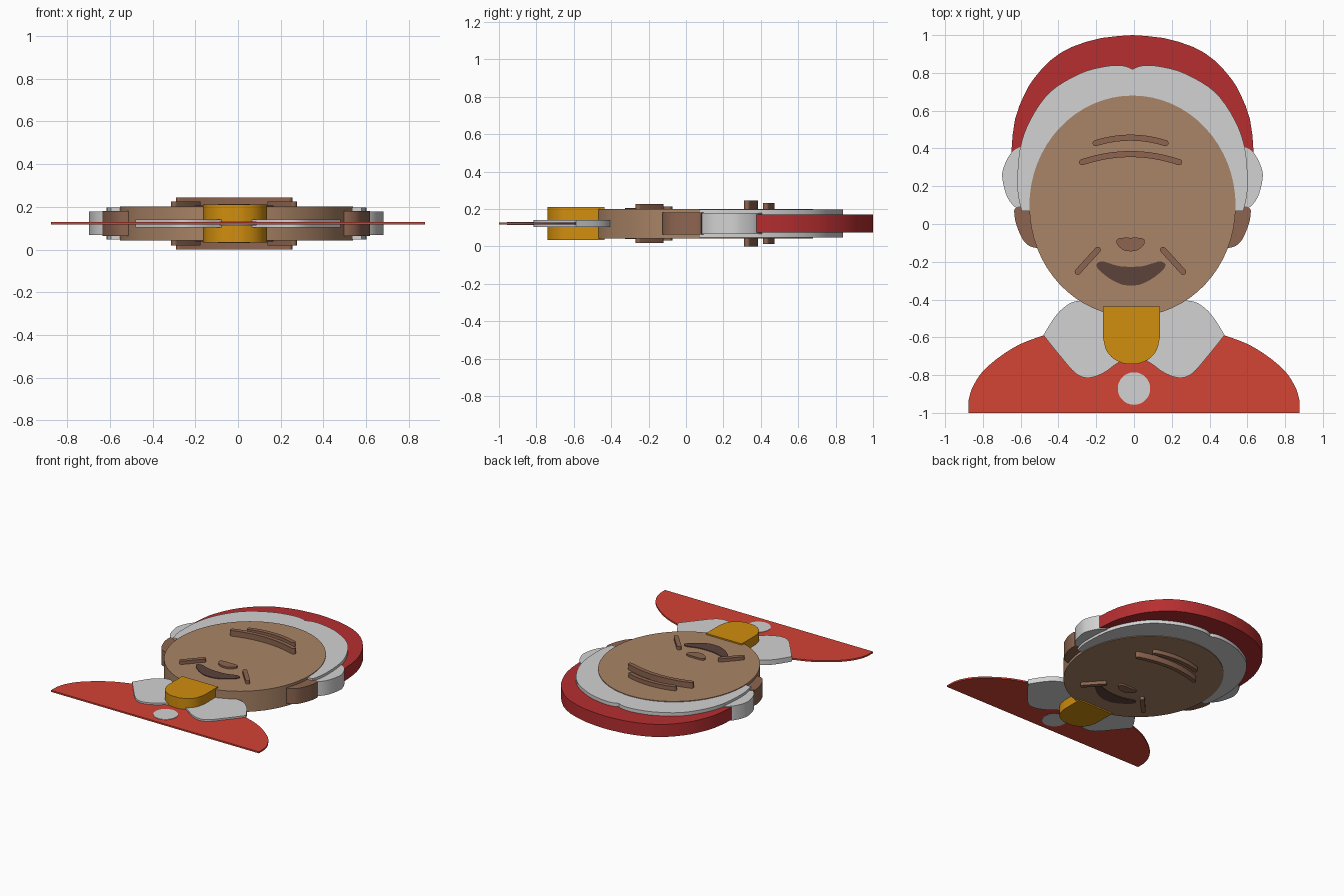
import bpy
import bmesh
from math import sin, cos, pi
from mathutils import Vector

cube = bpy.data.objects.get("Cube")
if cube:
    bpy.data.objects.remove(cube)

MID = 0.122   # height of the symmetry plane of all layers
AXIS = -0.008  # x of the head's symmetry line


def material(name, rgb):
    linear = [((c / 255 + 0.055) / 1.055) ** 2.4 for c in rgb] + [1]
    mat = bpy.data.materials.new(name)
    mat.use_nodes = True
    mat.diffuse_color = linear
    mat.node_tree.nodes["Principled BSDF"].inputs["Base Color"].default_value = linear
    return mat


skin = material("skin", (170, 132, 102))
dark_skin = material("dark skin", (141, 101, 80))
mouth_brown = material("mouth brown", (93, 66, 59))
white = material("white", (210, 210, 210))
hat_red = material("hat red", (182, 46, 48))
shirt_red = material("shirt red", (211, 67, 53))
gold = material("gold", (209, 142, 14))


def smooth(points, steps=4):
    """Catmull-Rom curve through an open run of points."""
    pts = [Vector(p) for p in points]
    pts = [pts[0]] + pts + [pts[-1]]
    out = []
    for a, b, c, d in zip(pts, pts[1:], pts[2:], pts[3:]):
        for i in range(steps):
            t = i / steps
            out.append(0.5 * (2 * b + (c - a) * t + (2 * a - 5 * b + 4 * c - d) * t * t
                              + (3 * b - a - 3 * c + d) * t ** 3))
    return out + [pts[-1]]


def flip(points, axis=AXIS):
    return [Vector((2 * axis - p[0], p[1])) for p in reversed(points)]


def mirrored(points, axis=AXIS):
    """Close a left-hand run of points with its mirror image."""
    return list(points) + flip(points, axis)


def ellipse(cx, cy, rx, ry, n=64):
    return [(cx + rx * cos(2 * pi * i / n), cy + ry * sin(2 * pi * i / n)) for i in range(n)]


def stroke(points, r):
    """Outline of a round-ended line along the points."""
    pts = [Vector(p) for p in points]
    left, right = [], []
    for i, p in enumerate(pts):
        t = (pts[min(i + 1, len(pts) - 1)] - pts[max(i - 1, 0)]).normalized()
        n = Vector((-t.y, t.x)) * r
        left.append(p + n)
        right.append(p - n)

    def cap(p, side, forward):
        return [p + side * cos(pi * k / 8) + forward * sin(pi * k / 8) for k in range(1, 8)]

    end, start = left[-1] - pts[-1], right[0] - pts[0]
    return (left + cap(pts[-1], end, Vector((end.y, -end.x))) + right[::-1]
            + cap(pts[0], start, Vector((start.y, -start.x))))


def slab(name, outline, half, mat):
    """Extrude an outline equally above and below the middle plane."""
    bm = bmesh.new()
    verts = []
    for p in outline:
        if not verts or (Vector(p) - verts[-1].co.xy).length > 1e-4:
            verts.append(bm.verts.new((p[0], p[1], MID - half)))
    face = bm.faces.new(verts)
    res = bmesh.ops.extrude_face_region(bm, geom=[face])
    top = [v for v in res["geom"] if isinstance(v, bmesh.types.BMVert)]
    bmesh.ops.translate(bm, verts=top, vec=(0, 0, 2 * half))
    bmesh.ops.recalc_face_normals(bm, faces=bm.faces)
    bmesh.ops.triangulate(bm, faces=[f for f in bm.faces if len(f.verts) > 4])
    mesh = bpy.data.meshes.new(name)
    bm.to_mesh(mesh)
    bm.free()
    mesh.materials.append(mat)
    obj = bpy.data.objects.new(name, mesh)
    bpy.context.collection.objects.link(obj)
    bpy.ops.object.select_all(action="DESELECT")
    obj.select_set(True)
    bpy.context.view_layer.objects.active = obj
    bpy.ops.object.shade_smooth_by_angle()
    return obj


# Head
slab("face", ellipse(AXIS, 0.095, 0.546, 0.585), 0.079, skin)
ear = smooth([(-0.5, 0.1), (-0.62, 0.09), (-0.632, 0.04), (-0.615, -0.025),
              (-0.58, -0.095), (-0.53, -0.125), (-0.48, -0.12)])
tuft = smooth([(-0.56, 0.41), (-0.61, 0.405), (-0.655, 0.37), (-0.69, 0.3), (-0.697, 0.24),
               (-0.67, 0.14), (-0.617, 0.08), (-0.56, 0.07)])
for side, change in (("right", list), ("left", flip)):
    slab(side + "_ear", change(ear), 0.059, dark_skin)
    slab(side + "_hair_tuft", change(tuft), 0.055, white)

# Hair band and hat
slab("hair", mirrored(smooth([(-0.595, 0.07), (-0.617, 0.185), (-0.605, 0.39), (-0.55, 0.55),
                              (-0.443, 0.7), (-0.285, 0.797), (-0.153, 0.834),
                              (-0.06, 0.838), (AXIS, 0.82)])), 0.074, white)
slab("hat", mirrored(smooth([(-0.645, 0.2), (-0.649, 0.38), (-0.63, 0.554), (-0.58, 0.686),
                             (-0.53, 0.77), (-0.44, 0.868), (-0.33, 0.937),
                             (-0.17, 0.985), (AXIS, 1)], 2)), 0.048, hat_red)

# Forehead wrinkles
for name, reach, low, high, half in (("upper_wrinkle", 0.185, 0.428, 0.457, 0.11),
                                     ("lower_wrinkle", 0.257, 0.327, 0.37, 0.122)):
    arc = [(-0.018 + reach * k / 8, high - (high - low) * (k / 8) ** 2) for k in range(-8, 9)]
    slab(name, stroke(arc, 0.016), half, dark_skin)

# Cheek lines, nose and mouth
cheek = stroke([(-0.298, -0.253), (-0.192, -0.137)], 0.016)
slab("right_cheek_line", cheek, 0.104, dark_skin)
slab("left_cheek_line", flip(cheek, -0.019), 0.104, dark_skin)
slab("nose", mirrored(smooth([(-0.018, -0.145), (-0.055, -0.138), (-0.088, -0.11),
                              (-0.09, -0.082), (-0.06, -0.073), (-0.018, -0.073)]), -0.018),
     0.092, dark_skin)
slab("mouth", mirrored(smooth([(-0.016, -0.326), (-0.065, -0.32), (-0.127, -0.29),
                               (-0.185, -0.243), (-0.198, -0.212), (-0.17, -0.198),
                               (-0.137, -0.206), (-0.08, -0.223), (-0.016, -0.227)]), -0.016),
     0.084, mouth_brown)

# Beard
slab("beard", mirrored([(-0.164, -0.437)] + smooth([(-0.164, -0.6), (-0.148, -0.665),
                        (-0.11, -0.712), (-0.055, -0.738), (-0.013, -0.74)]), -0.0135),
     0.089, gold)

# Shirt, collar and button
slab("shirt", mirrored([(-0.877, -1)] + smooth([(-0.875, -0.93), (-0.855, -0.865), (-0.8, -0.78),
                       (-0.707, -0.7), (-0.6, -0.635), (-0.48, -0.59)]) + [(-0.3, -0.5)], 0),
     0.006, shirt_red)
collar = (smooth([(-0.06, -0.72), (-0.1, -0.745), (-0.164, -0.79), (-0.243, -0.815),
                  (-0.31, -0.79), (-0.39, -0.7), (-0.48, -0.588)])
          + smooth([(-0.48, -0.588), (-0.41, -0.48), (-0.34, -0.42), (-0.28, -0.405)])
          + [(-0.06, -0.45)])
slab("right_collar", collar, 0.019, white)
slab("left_collar", flip(collar, 0), 0.019, white)
slab("button", ellipse(0, -0.871, 0.086, 0.086, 48), 0.009, white)
